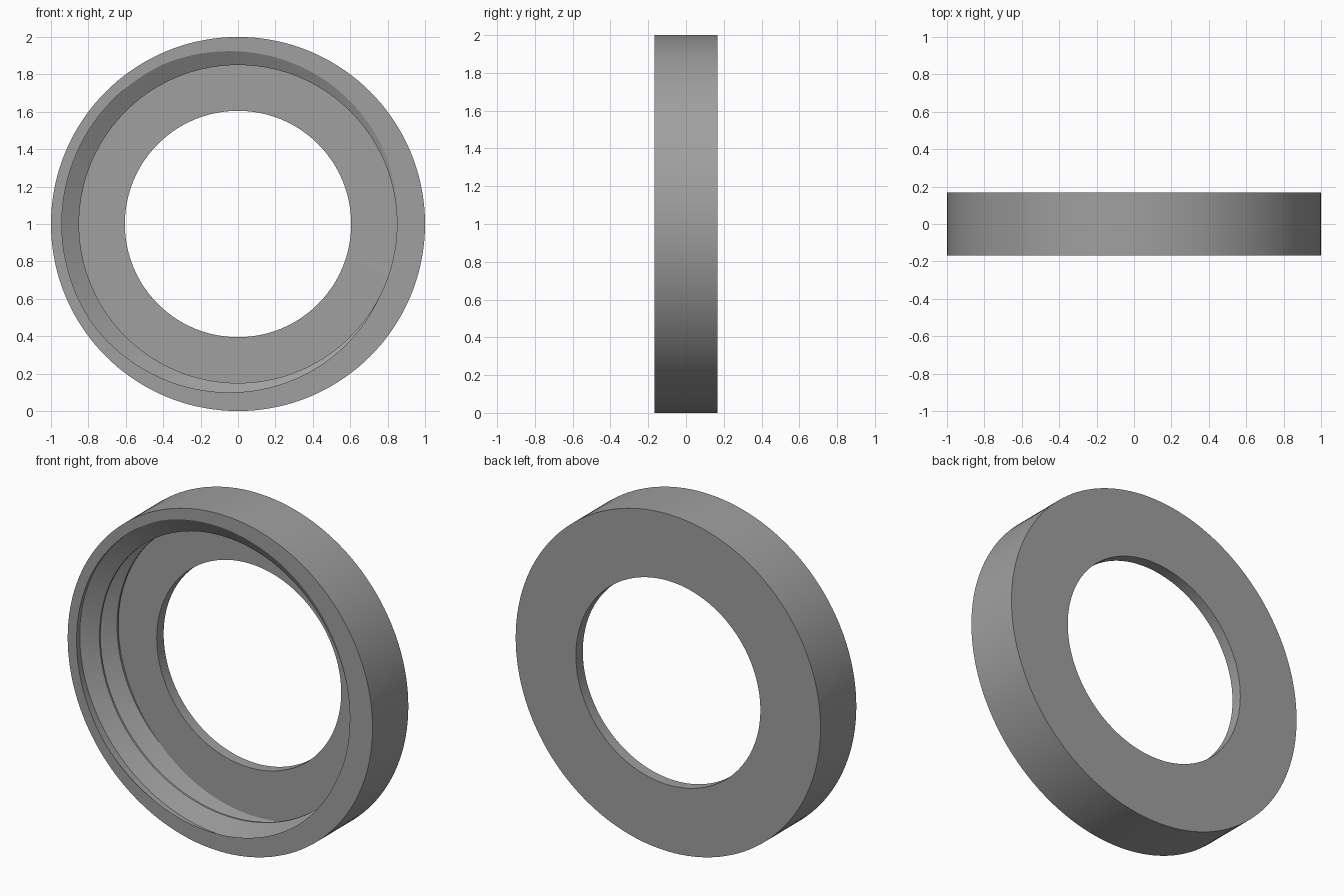
import bpy, bmesh, math

if "Cube" in bpy.data.objects:
    bpy.data.objects.remove(bpy.data.objects["Cube"])

N = 144                        # segments around the ring
T, FLOOR = 0.335, 0.27         # ring thickness, recess depth
R_OUT, R_HOLE = 1.0, 0.605
R_CREST, R_ROOT = 0.85, 0.942  # inner thread radii
PITCH, CREST = 0.165, 0.012    # thread pitch, flat crest width
FLANK = (R_ROOT - R_CREST) * math.tan(math.radians(30))
START = math.radians(15)


def thread_radius(depth, base):
    """Radius of the thread at a depth, base being the crest centre."""
    off = abs((depth - base + PITCH / 2) % PITCH - PITCH / 2) - CREST / 2
    t = min(max(off / FLANK, 0), 1)
    return R_CREST + t * (R_ROOT - R_CREST)


def section(angle):
    """Cross-section as (radius, depth) pairs, with the thread clipped to the recess."""
    base = PITCH * (angle + START) / math.tau
    cuts = [0.0]
    for k in range(-3, 4):
        for o in (-CREST / 2 - FLANK, -CREST / 2, CREST / 2, CREST / 2 + FLANK):
            cuts.append(min(max(base + k * PITCH + o, 0), FLOOR))
    cuts.append(FLOOR)
    wall = [(thread_radius(d, base), d) for d in cuts]
    return [(R_HOLE, T), (R_OUT, T), (R_OUT, 0)] + wall + [(R_HOLE, FLOOR)]


# Threaded ring: the section swept round the front-to-back axis
bm = bmesh.new()
rows = []
for i in range(N + 1):
    a = math.tau * i / N
    rows.append([bm.verts.new((r * math.cos(a), d - T / 2, 1 + r * math.sin(a)))
                 for r, d in section(a)])
for a, b in zip(rows, rows[1:]):
    for j in range(len(a)):
        k = (j + 1) % len(a)
        bm.faces.new((a[j], a[k], b[k], b[j]))
bmesh.ops.remove_doubles(bm, verts=bm.verts[:], dist=1e-4)
bmesh.ops.dissolve_degenerate(bm, edges=bm.edges[:], dist=1e-5)
bmesh.ops.recalc_face_normals(bm, faces=bm.faces[:])
mesh = bpy.data.meshes.new("threaded_ring")
bm.to_mesh(mesh)
bm.free()

grey = bpy.data.materials.new("mid grey")
grey.diffuse_color = (0.35, 0.35, 0.35, 1)
grey.use_nodes = True
grey.node_tree.nodes["Principled BSDF"].inputs["Base Color"].default_value = grey.diffuse_color
mesh.materials.append(grey)

ring = bpy.data.objects.new("threaded_ring", mesh)
bpy.context.collection.objects.link(ring)
bpy.context.view_layer.objects.active = ring
ring.select_set(True)
bpy.ops.object.shade_smooth_by_angle(angle=math.radians(30))
